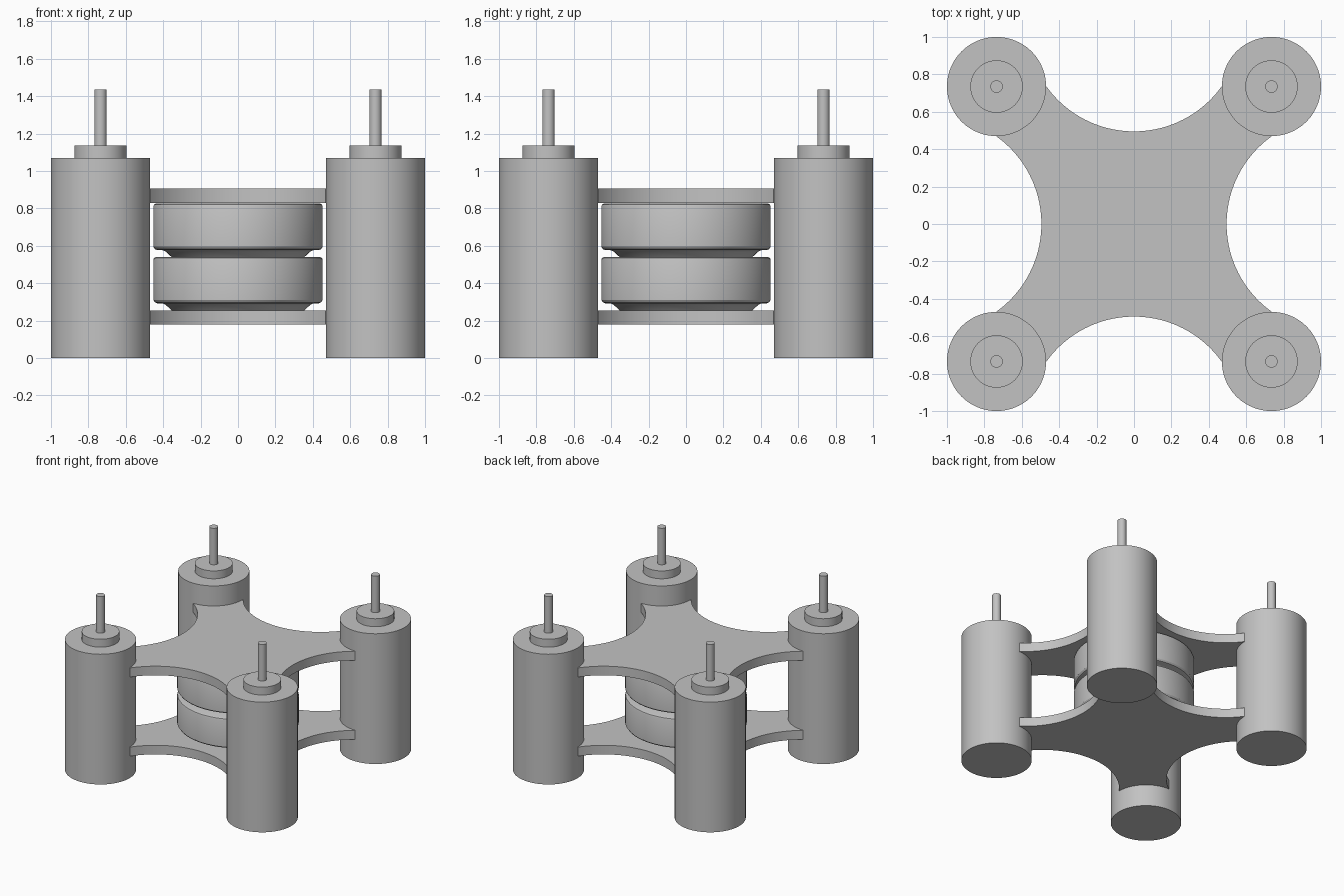
import bpy, bmesh, math
from mathutils import Vector

if "Cube" in bpy.data.objects:
    bpy.data.objects.remove(bpy.data.objects["Cube"], do_unlink=True)

grey = bpy.data.materials.new("plain_grey")
grey.use_nodes = True
colour = (0.54, 0.54, 0.54, 1)
grey.diffuse_color = colour
grey.node_tree.nodes["Principled BSDF"].inputs["Base Color"].default_value = colour


def finish(name, bm):
    """Turn a bmesh into a smooth-shaded object with sharp edges kept."""
    bmesh.ops.recalc_face_normals(bm, faces=bm.faces)
    mesh = bpy.data.meshes.new(name)
    bm.to_mesh(mesh)
    bm.free()
    mesh.materials.append(grey)
    obj = bpy.data.objects.new(name, mesh)
    bpy.context.collection.objects.link(obj)
    bpy.ops.object.select_all(action="DESELECT")
    obj.select_set(True)
    bpy.context.view_layer.objects.active = obj
    bpy.ops.object.shade_smooth_by_angle(angle=math.radians(30))
    return obj


def lathe(name, profile, x=0, y=0, sides=96):
    """Closed solid of revolution from (radius, height) points, bottom to top."""
    bm = bmesh.new()
    rings = []
    for r, z in profile:
        angles = [math.tau * i / sides for i in range(sides)]
        rings.append([bm.verts.new((x + r * math.cos(a), y + r * math.sin(a), z))
                      for a in angles])
    for low, high in zip(rings, rings[1:]):
        for i in range(sides):
            j = (i + 1) % sides
            bm.faces.new((low[i], low[j], high[j], high[i]))
    bm.faces.new(rings[0][::-1])
    bm.faces.new(rings[-1])
    return finish(name, bm)


def cross_plate(name, bottom, top, steps=40):
    """Four-armed plate: each side is a concave arc, each arm ends in a chord."""
    near, corner_x, corner_y = 0.495, 0.468, 0.735
    rise = corner_y - near
    radius = (corner_x ** 2 + rise ** 2) / (2 * rise)
    half = math.asin(corner_x / radius)
    bm = bmesh.new()
    outline = []
    for side in range(4):
        turn = side * math.pi / 2
        for i in range(steps + 1):
            a = half - 2 * half * i / steps
            px = radius * math.sin(a)
            py = near + radius * (1 - math.cos(a))
            outline.append(bm.verts.new((px * math.cos(turn) - py * math.sin(turn),
                                         px * math.sin(turn) + py * math.cos(turn),
                                         bottom)))
    face = bm.faces.new(outline)
    extruded = bmesh.ops.extrude_face_region(bm, geom=[face])
    verts = [v for v in extruded["geom"] if isinstance(v, bmesh.types.BMVert)]
    bmesh.ops.translate(bm, verts=verts, vec=Vector((0, 0, top - bottom)))
    return finish(name, bm)


# Frame plates
cross_plate("lower_plate", 0.18, 0.255)
cross_plate("upper_plate", 0.83, 0.905)

# Stacked central discs, each with rounded rims and a tapered foot
for name, base in (("lower_disc", 0.255), ("upper_disc", 0.54)):
    lathe(name, [(0.355, base), (0.385, base + 0.028), (0.40, base + 0.036),
                 (0.43, base + 0.037), (0.444, base + 0.042), (0.453, base + 0.055),
                 (0.453, base + 0.27), (0.449, base + 0.28), (0.438, base + 0.286)])

# Corner motors with collar and shaft
for front_back, y in (("front", -0.735), ("back", 0.735)):
    for side, x in (("right", -0.735), ("left", 0.735)):
        tag = front_back + "_" + side
        lathe(tag + "_motor_body", [(0.265, 0), (0.265, 1.07)], x, y)
        lathe(tag + "_motor_collar", [(0.14, 1.06), (0.14, 1.135)], x, y, 64)
        lathe(tag + "_motor_shaft", [(0.033, 1.12), (0.033, 1.435)], x, y, 32)
